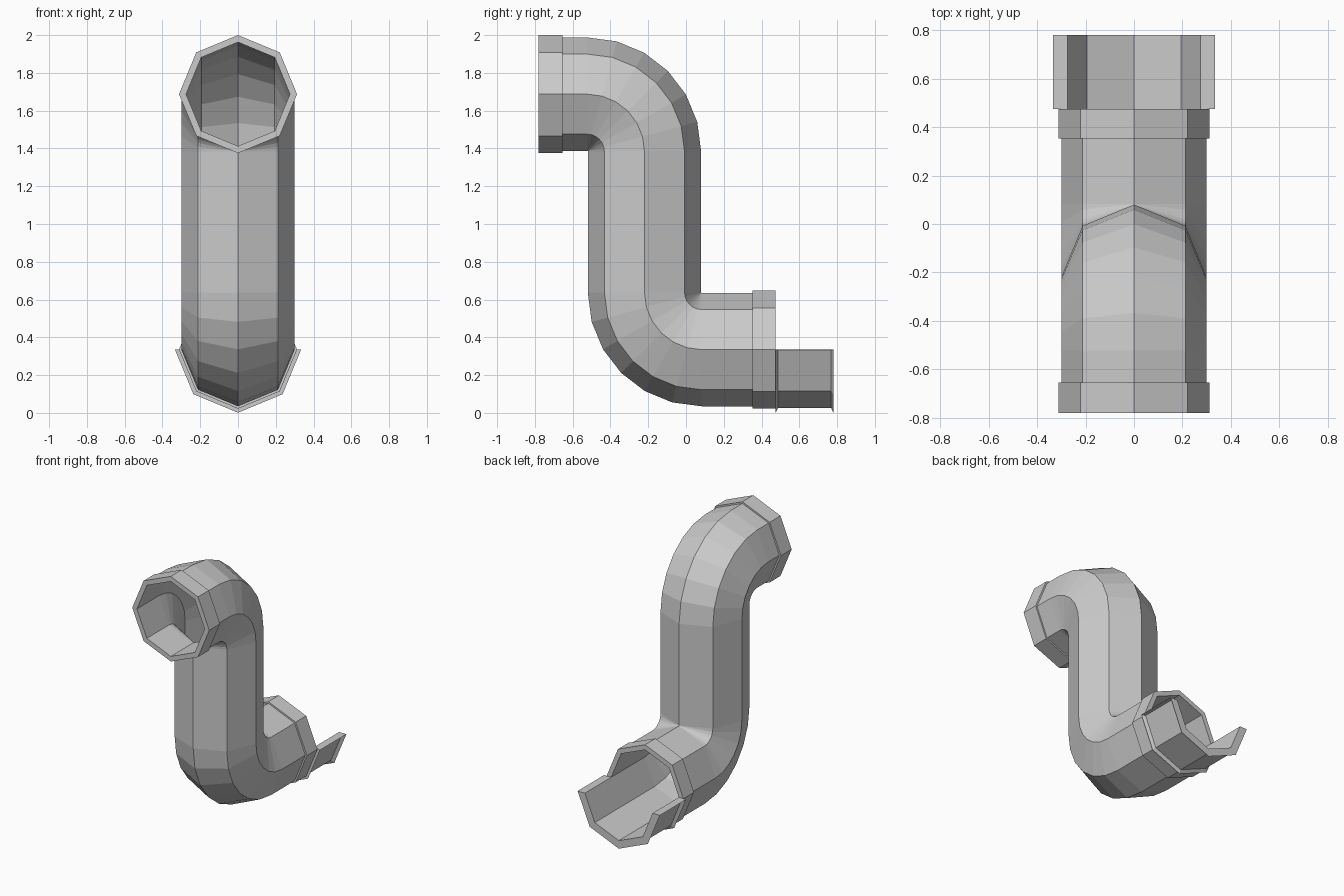
import bpy, bmesh
from math import sin, cos, pi, radians

if "Cube" in bpy.data.objects:
    bpy.data.objects.remove(bpy.data.objects["Cube"])

R_PIPE, R_COLLAR, R_IN, R_TROUGH = 0.30, 0.3125, 0.275, 0.334
Z_TOP, Z_LOW, BEND, Y_MID = 1.6875, 0.335, 0.303, -0.22


def ring(bm, y, z, tilt, r, angles):
    """Ring of vertices around a path point in the YZ plane."""
    return [bm.verts.new((r * cos(a), y - r * sin(a) * sin(tilt), z + r * sin(a) * cos(tilt)))
            for a in angles]


def loft(bm, rings, around):
    """Skin a closed loop of rings; returns the faces of each strip."""
    strips = []
    for i, a in enumerate(rings):
        b = rings[(i + 1) % len(rings)]
        n = len(a)
        strips.append([bm.faces.new((a[k], a[(k + 1) % n], b[(k + 1) % n], b[k]))
                       for k in range(n if around else n - 1)])
    return strips


def finish(bm, name):
    mesh = bpy.data.meshes.new(name)
    bm.to_mesh(mesh)
    bm.free()
    obj = bpy.data.objects.new(name, mesh)
    bpy.context.collection.objects.link(obj)
    return obj


# S-shaped centre line: two six-segment bends joined by a straight run
path = [(-0.655, Z_TOP, 0)]
for sign, cy, cz in ((1, Y_MID - BEND, Z_TOP - BEND), (-1, Y_MID + BEND, Z_LOW + BEND)):
    for i in range(7):
        t = radians(-15 * i if sign > 0 else -90 + 15 * i)
        path.append((cy - sign * BEND * sin(t), cz + sign * BEND * cos(t), t))
path.append((0.353, Z_LOW, 0))

# Hollow octagonal pipe with a collar at each end
front = [(-0.78, Z_TOP, 0), (-0.655, Z_TOP, 0)]
back = [(0.353, Z_LOW, 0), (0.475, Z_LOW, 0)]
skin = [(p, R_COLLAR) for p in front] + [(p, R_PIPE) for p in path] + [(p, R_COLLAR) for p in back]
skin += [(p, R_IN) for p in [back[1]] + path[::-1] + [front[0]]]
octagon = [k * pi / 4 for k in range(8)]
bm = bmesh.new()
loft(bm, [ring(bm, *p, r, octagon) for p, r in skin], True)
bmesh.ops.recalc_face_normals(bm, faces=bm.faces)
finish(bm, "drain_pipe")

# Half-open outlet trough with a recessed outer panel
half = [pi + k * pi / 4 for k in range(5)]
bm = bmesh.new()
rings = [ring(bm, y, Z_LOW, 0, r, half)
         for y, r in ((0.475, R_TROUGH), (0.78, R_TROUGH), (0.78, R_IN), (0.475, R_IN))]
strips = loft(bm, rings, False)
for k in (0, -1):
    bm.faces.new([r[k] for r in rings])
bmesh.ops.recalc_face_normals(bm, faces=bm.faces)
bmesh.ops.inset_region(bm, faces=strips[0], thickness=0.012, depth=-0.024,
                       use_boundary=True, use_even_offset=True)
# the inset wall sits square to the panel: split it into a flat lip and a step
finish(bm, "outlet_trough")
